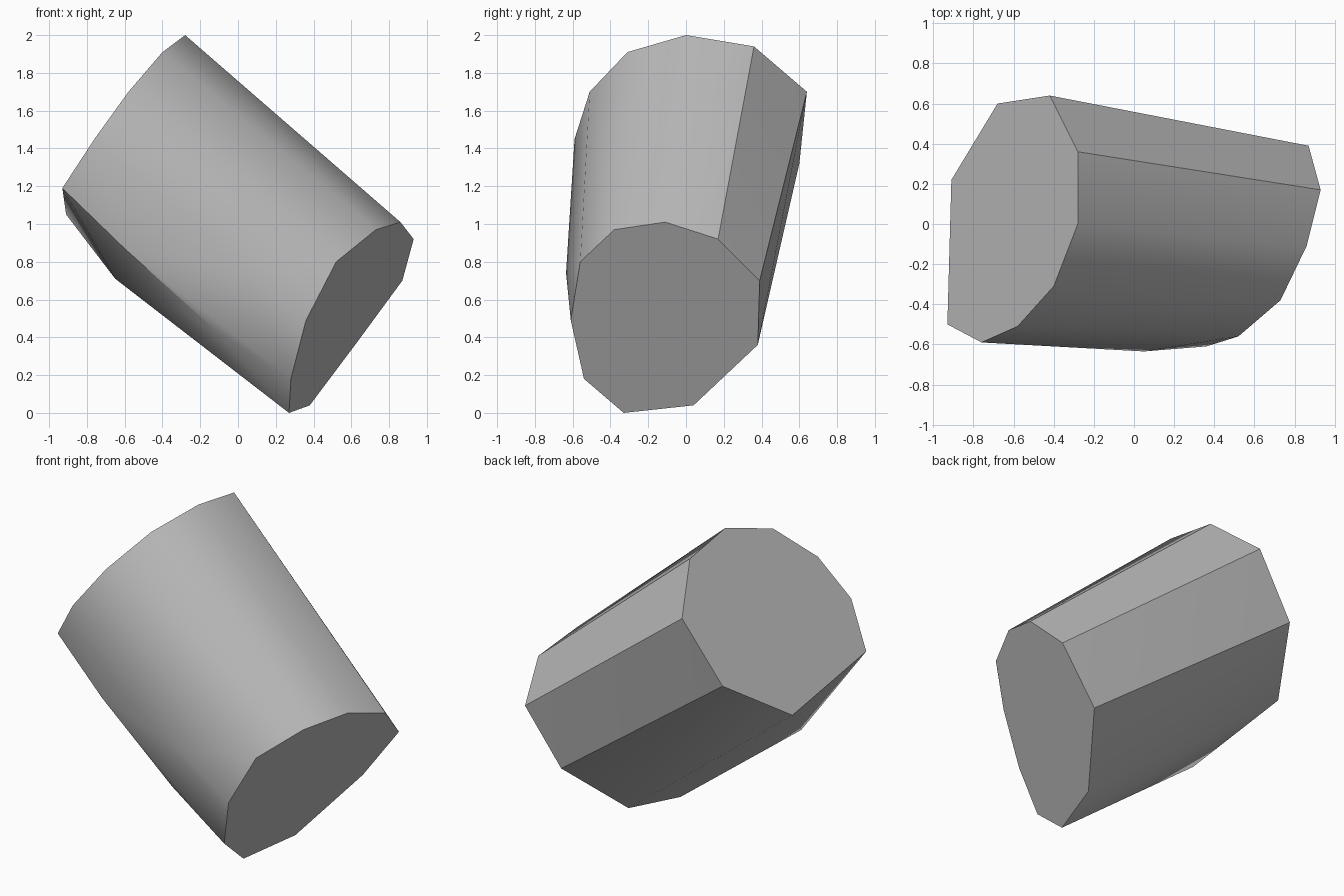
import bpy
import bmesh
import math

# Remove the default cube only
default_cube = bpy.data.objects.get("Cube")
if default_cube:
    bpy.data.objects.remove(default_cube, do_unlink=True)


def make_material(name, color):
    material = bpy.data.materials.new(name)
    material.use_nodes = True
    material.diffuse_color = color
    shader = next(n for n in material.node_tree.nodes if n.type == "BSDF_PRINCIPLED")
    shader.inputs["Base Color"].default_value = color
    return material


# Outline of the raised end, going round the cut
upper_end = [
    (-.28, 0, 2), (-.28, .36, 1.94), (-.42, .64, 1.7),
    (-.68, .6, 1.32), (-.91, .22, 1.05), (-.93, -.5, 1.19),
    (-.76, -.59, 1.45), (-.58, -.51, 1.7), (-.4, -.31, 1.91),
]

# Outline of the lower end, going round the cut
lower_end = [
    (.86, -.11, 1.01), (.93, .17, .92), (.87, .39, .7),
    (.62, .38, .36), (.38, .04, .04), (.27, -.33, 0),
    (.28, -.54, .18), (.36, -.61, .49), (.52, -.56, .8),
    (.73, -.38, .97),
]

# Bulge on the front and the worn ridge under it
bulge = [(.05, -.635, .74), (-.11, -.51, .43), (-.6, -.52, .87), (-.65, -.24, .71)]


def build_chunk(name, rings, extra, material, smooth_angle):
    bm = bmesh.new()
    caps = [{bm.verts.new(p) for p in ring} for ring in rings]
    for point in extra:
        bm.verts.new(point)

    # Wrap the outlines in a tight skin
    hull = bmesh.ops.convex_hull(bm, input=list(bm.verts))
    inside = [v for v in hull["geom_interior"] if isinstance(v, bmesh.types.BMVert)]
    kept = [{v for v in cap if v not in inside} for cap in caps]
    bmesh.ops.delete(bm, geom=inside, context="VERTS")

    # Merge each cut end into one flat face
    for cap in kept:
        inner = [e for e in bm.edges
                 if all(set(f.verts) <= cap for f in e.link_faces)]
        bmesh.ops.dissolve_edges(bm, edges=inner, use_verts=False)
    bmesh.ops.recalc_face_normals(bm, faces=list(bm.faces))

    mesh = bpy.data.meshes.new(name)
    bm.to_mesh(mesh)
    bm.free()
    mesh.materials.append(material)
    chunk = bpy.data.objects.new(name, mesh)
    bpy.context.collection.objects.link(chunk)

    # Smooth the rounded front, keep the facets at the back crisp
    bpy.ops.object.select_all(action="DESELECT")
    chunk.select_set(True)
    bpy.context.view_layer.objects.active = chunk
    bpy.ops.object.shade_smooth_by_angle(angle=smooth_angle)
    return chunk


grey = make_material("plain_grey", (.5, .5, .5, 1))
build_chunk("faceted_chunk", [upper_end, lower_end], bulge, grey, math.radians(34))
